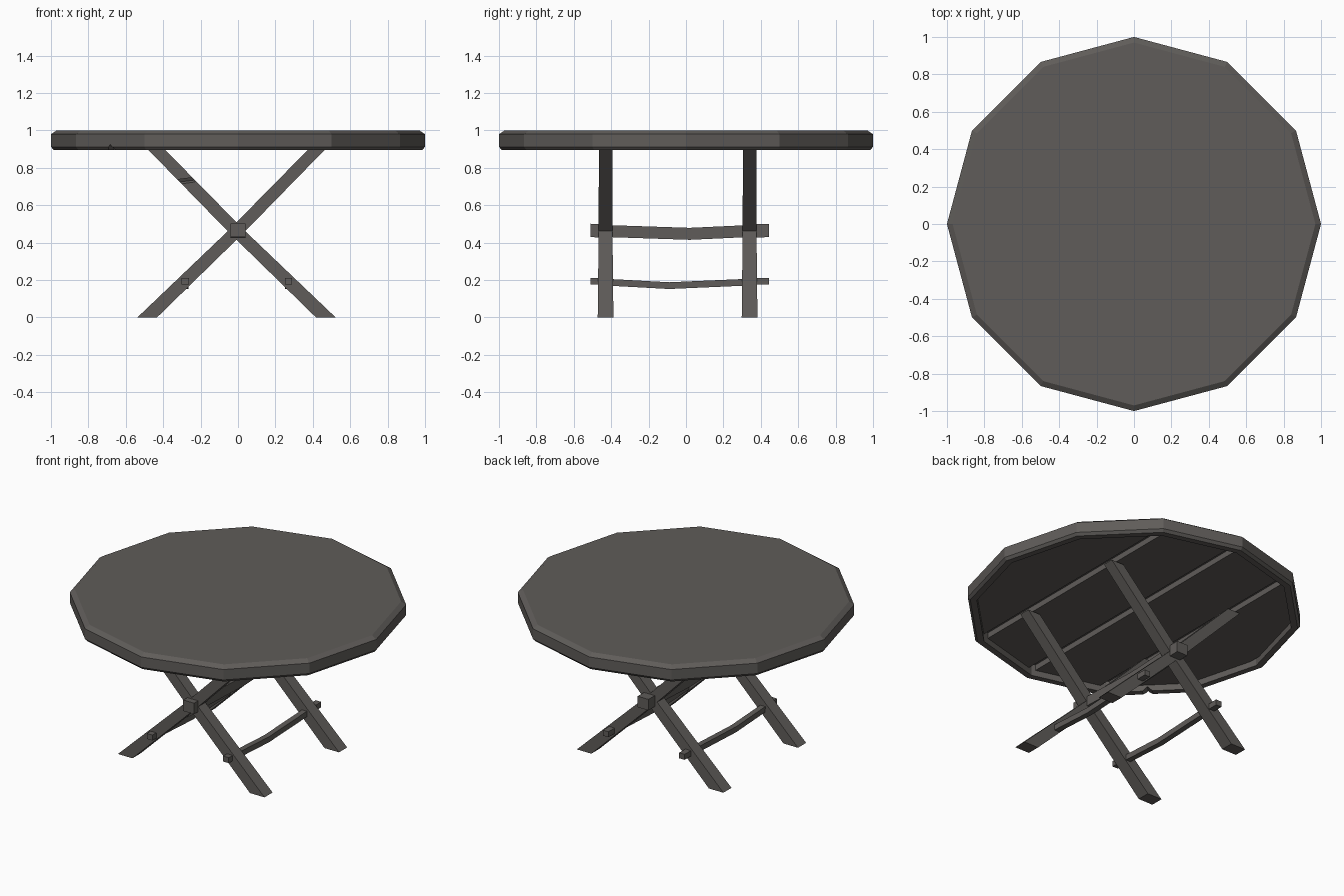
import bpy, bmesh, math
from mathutils import Vector, Matrix

if "Cube" in bpy.data.objects:
    bpy.data.objects.remove(bpy.data.objects["Cube"])

wood = bpy.data.materials.new("dark_grey_brown_wood")
wood.diffuse_color = (0.115, 0.107, 0.100, 1)
wood.use_nodes = True
wood.node_tree.nodes["Principled BSDF"].inputs["Base Color"].default_value = wood.diffuse_color


def finish(name, bm):
    bmesh.ops.recalc_face_normals(bm, faces=bm.faces[:])
    me = bpy.data.meshes.new(name)
    bm.to_mesh(me)
    bm.free()
    me.materials.append(wood)
    ob = bpy.data.objects.new(name, me)
    bpy.context.collection.objects.link(ob)
    return ob


def loft(name, rings):
    """Solid skin through equal-sized rings of points, capped at both ends."""
    bm = bmesh.new()
    vs = [[bm.verts.new(p) for p in r] for r in rings]
    n = len(rings[0])
    for a, b in zip(vs, vs[1:]):
        for i in range(n):
            j = (i + 1) % n
            bm.faces.new((a[i], a[j], b[j], b[i]))
    bm.faces.new(vs[0])
    bm.faces.new(vs[-1])
    return finish(name, bm)


def ring(r, z, n=12):
    return [(r * math.cos(2 * math.pi * i / n), r * math.sin(2 * math.pi * i / n), z)
            for i in range(n)]


def cut(ob, name, loc, size, rot):
    """Chip a piece out of a part with a hidden box."""
    bm = bmesh.new()
    m = Matrix.Translation(loc) @ rot @ Matrix.Diagonal((*size, 1))
    bmesh.ops.create_cube(bm, size=1, matrix=m)
    c = finish(name, bm)
    c.hide_render = True
    mod = ob.modifiers.new("chip", 'BOOLEAN')
    mod.operation = 'DIFFERENCE'
    mod.solver = 'EXACT'
    mod.object = c
    bpy.context.view_layer.objects.active = ob
    bpy.ops.object.modifier_apply(modifier=mod.name)
    bpy.data.objects.remove(c)


# Twelve-sided top with bevelled rim, hollow underneath
top = loft("table_top", [ring(r, z) for r, z in
           ((0.97, 1.0), (1.0, 0.98), (1.0, 0.912), (0.985, 0.895),
            (0.945, 0.895), (0.945, 0.972))])
cut(top, "rim_chip", (-0.68, -0.68, 0.893), (0.16, 0.045, 0.045),
    Matrix.Rotation(math.radians(225), 4, 'Z') @ Matrix.Rotation(math.radians(45), 4, 'X'))

# Planks under the top, separated by grooves
edges = [-0.96, -0.46, 0.0, 0.46, 0.96]
for k in range(4):
    bm = bmesh.new()
    lo = [bm.verts.new(p) for p in ring(0.947, 0.935)]
    hi = [bm.verts.new(p) for p in ring(0.947, 0.974)]
    bm.faces.new(lo)
    bm.faces.new(hi)
    for i in range(12):
        j = (i + 1) % 12
        bm.faces.new((lo[i], lo[j], hi[j], hi[i]))
    for x, s in ((edges[k] + 0.025, -1), (edges[k + 1] - 0.025, 1)):
        g = bm.verts[:] + bm.edges[:] + bm.faces[:]
        r = bmesh.ops.bisect_plane(bm, geom=g, plane_co=(x, 0, 0),
                                   plane_no=(s, 0, 0), clear_outer=True)
        rim = [e for e in r["geom_cut"] if isinstance(e, bmesh.types.BMEdge)]
        if rim:
            bmesh.ops.contextual_create(bm, geom=rim)
    finish(f"under_plank_{k + 1}", bm)

# Crossed legs, slightly wider at the foot
legs = {}
for end, yc in (("front", -0.43), ("back", 0.34)):
    for s, side in ((1, "left_foot"), (-1, "right_foot")):
        rings = []
        for x0, x1, z, h in ((-0.53, -0.425, 0, 0.042), (-0.048, 0.046, 0.46, 0.037),
                             (0.405, 0.495, 0.92, 0.036)):
            x0, x1 = s * x0 - 0.008, s * x1 - 0.008
            rings.append([(x0, yc - h, z), (x1, yc - h, z), (x1, yc + h, z), (x0, yc + h, z)])
        legs[end, s] = loft(f"{end}_leg_{side}", rings)
cut(legs["front", -1], "leg_chip", (-0.28, -0.475, 0.725), (0.10, 0.05, 0.022),
    Matrix.Rotation(math.radians(-8), 4, 'Y') @ Matrix.Rotation(math.radians(30), 4, 'X'))

# Sagging rails with ends poking through the legs
def rail(name, x, half, path):
    loft(name, [[(x - half * w, y, z - half * h), (x + half * w, y, z - half * h),
                 (x + half * w, y, z + half * h), (x - half * w, y, z + half * h)]
                for y, z, w, h in path])


rail("centre_rail", 0, 0.039, ((-0.51, 0.465, 1, 0.92), (-0.42, 0.463, 1, 0.92),
     (-0.40, 0.461, 0.9, 0.82), (0.02, 0.447, 0.9, 0.82), (0.32, 0.461, 0.9, 0.82),
     (0.34, 0.463, 1, 0.92), (0.445, 0.465, 1, 0.92)))
for side, x in (("left", -0.282), ("right", 0.27)):
    rail(f"{side}_lower_rail", x, 0.02, ((-0.51, 0.194, 1, 0.9), (-0.42, 0.193, 1, 0.9),
         (-0.40, 0.187, 0.9, 0.9), (-0.09, 0.17, 0.9, 0.9), (0.32, 0.188, 0.9, 0.9),
         (0.34, 0.193, 1, 0.9), (0.445, 0.194, 1, 0.9)))
